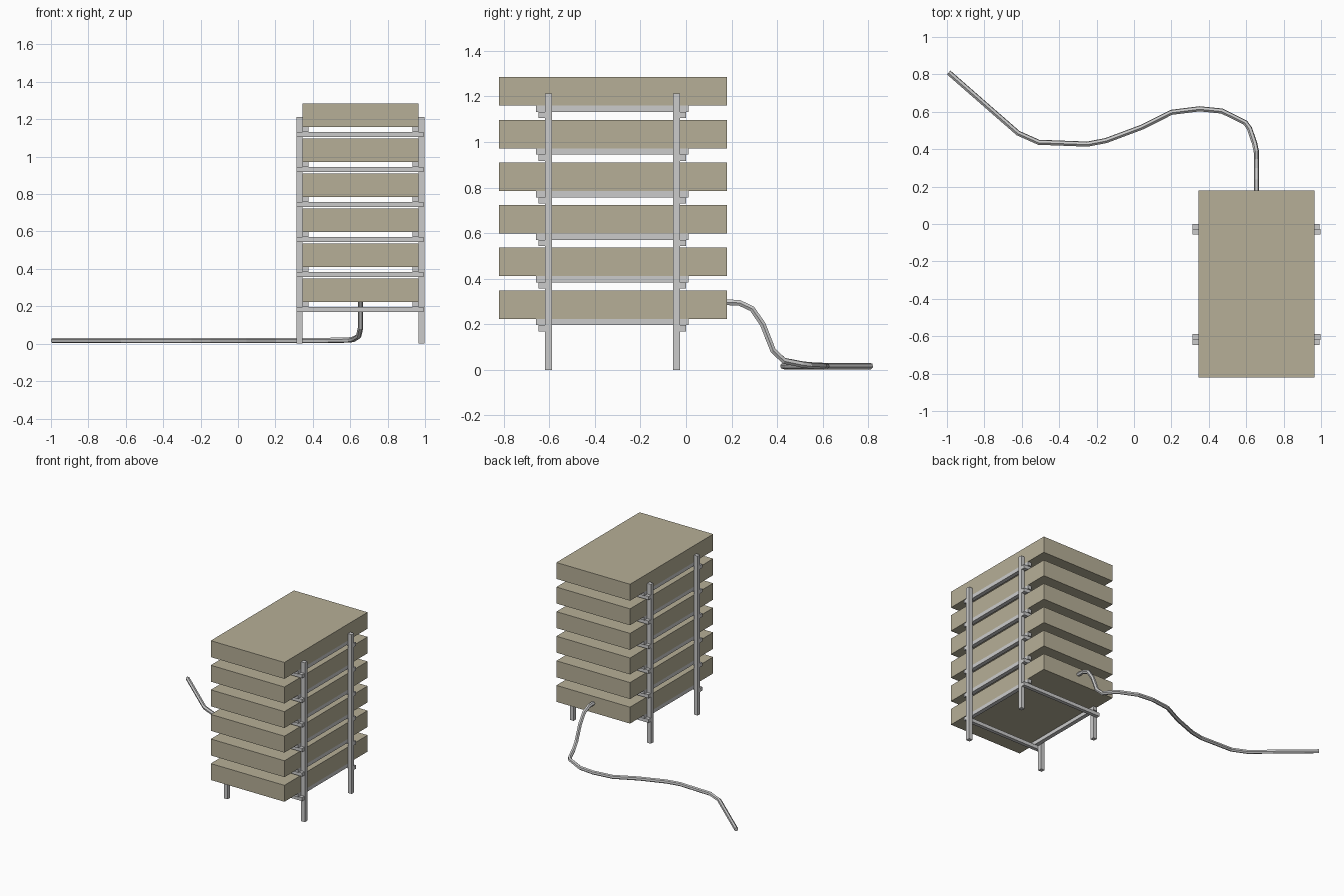
import bpy

if "Cube" in bpy.data.objects:
    bpy.data.objects.remove(bpy.data.objects["Cube"])

khaki = bpy.data.materials.new("khaki")
khaki.diffuse_color = (0.47, 0.43, 0.31, 1)
khaki.use_nodes = True
khaki.node_tree.nodes["Principled BSDF"].inputs["Base Color"].default_value = khaki.diffuse_color


def box(name, x, y, z, mat=None):
    """Axis-aligned block from (min, max) ranges."""
    bpy.ops.mesh.primitive_cube_add(size=1, location=[sum(r) / 2 for r in (x, y, z)])
    ob = bpy.context.object
    ob.name = name
    ob.scale = [r[1] - r[0] for r in (x, y, z)]
    bpy.ops.object.transform_apply(location=False, rotation=False, scale=True)
    if mat:
        ob.data.materials.append(mat)
    return ob


BAR = 0.031
X0, X1 = 0.345, 0.965      # slab sides
Y0, Y1 = -0.82, 0.18       # slab front and back
LEG_Y = (-0.619, -0.057)   # front edge of each leg pair

# Upright legs against the slab sides
for side, x in (("left", X0 - BAR), ("right", X1)):
    for end, y in zip(("front", "back"), LEG_Y):
        box(f"{end}_{side}_leg", (x, x + BAR), (y, y + BAR), (0, 1.212))

for i in range(6):
    z = 0.224 + 0.187 * i
    # Stacked slab
    box(f"slab_{i}", (X0, X1), (Y0, Y1), (z, z + 0.125), khaki)
    # Side rails carrying the slab
    for side, x in (("left", X0), ("right", X1 - BAR)):
        box(f"{side}_rail_{i}", (x, x + BAR), (-0.658, 0.011), (z - 0.028, z))
    # Cross bars outside the legs, under the rails
    for end, y in (("front", LEG_Y[0] - 0.027), ("back", LEG_Y[1] + BAR)):
        box(f"{end}_cross_bar_{i}", (X0 - BAR, 0.992), (y, y + 0.027), (z - 0.055, z - 0.028))

# Hose from the back of the lowest slab, trailing along the floor
path = [(0.655, 0.17, 0.297), (0.655, 0.235, 0.294), (0.655, 0.29, 0.268),
        (0.655, 0.337, 0.2), (0.655, 0.382, 0.085), (0.645, 0.43, 0.04),
        (0.618, 0.51, 0.024), (0.595, 0.542, 0.02), (0.47, 0.604, 0.017),
        (0.35, 0.616, 0.017), (0.2, 0.597, 0.017), (0.04, 0.517, 0.017),
        (-0.15, 0.446, 0.017), (-0.25, 0.427, 0.017), (-0.51, 0.437, 0.017),
        (-0.62, 0.486, 0.017), (-0.991, 0.81, 0.017)]
curve = bpy.data.curves.new("hose", "CURVE")
curve.dimensions = "3D"
curve.bevel_depth = 0.0145
curve.bevel_resolution = 1
curve.use_fill_caps = True
spline = curve.splines.new("POLY")
spline.points.add(len(path) - 1)
for p, co in zip(spline.points, path):
    p.co = (*co, 1)
spline.use_smooth = False
bpy.context.collection.objects.link(bpy.data.objects.new("hose", curve))
